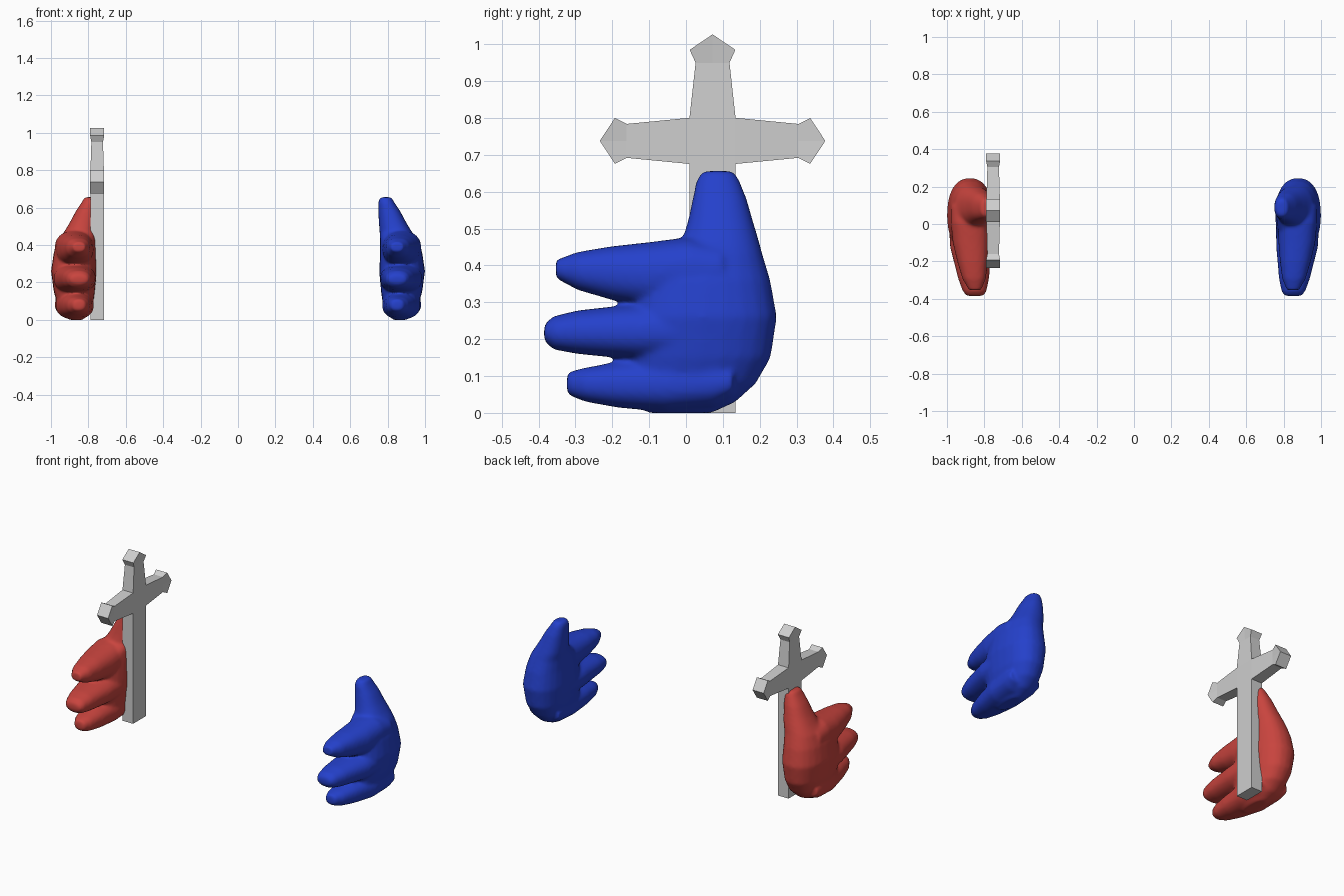
import bpy, bmesh, math
from mathutils import Vector

cube = bpy.data.objects.get("Cube")
if cube:
    bpy.data.objects.remove(cube)


def material(name, rgb):
    m = bpy.data.materials.new(name)
    m.use_nodes = True
    m.diffuse_color = (*rgb, 1)
    m.node_tree.nodes["Principled BSDF"].inputs["Base Color"].default_value = (*rgb, 1)
    return m


def make_object(name, bm, mat):
    bmesh.ops.recalc_face_normals(bm, faces=bm.faces)
    mesh = bpy.data.meshes.new(name)
    bm.to_mesh(mesh)
    bm.free()
    mesh.materials.append(mat)
    ob = bpy.data.objects.new(name, mesh)
    bpy.context.collection.objects.link(ob)
    return ob


def loft(bm, rings):
    """Skin a stack of closed rings and cap both ends."""
    loops = [[bm.verts.new(p) for p in ring] for ring in rings]
    n = len(loops[0])
    for a, b in zip(loops, loops[1:]):
        for i in range(n):
            j = (i + 1) % n
            bm.faces.new((a[i], a[j], b[j], b[i]))
    bm.faces.new(loops[0][::-1])
    bm.faces.new(loops[-1])


def oval(lo_a, hi_a, lo_b, hi_b, power=2.3, n=24):
    """Rounded-box outline between two pairs of limits."""
    pts = []
    for i in range(n):
        t = math.tau * i / n
        c, s = math.cos(t), math.sin(t)
        c = math.copysign(abs(c) ** (2 / power), c)
        s = math.copysign(abs(s) ** (2 / power), s)
        pts.append(((lo_a + hi_a) / 2 + c * (hi_a - lo_a) / 2,
                    (lo_b + hi_b) / 2 + s * (hi_b - lo_b) / 2))
    return pts


# Palm running up into the thumb: z, y limits, x limits
PALM = [
    (0.00, -.10, .07, .83, .90), (.03, -.15, .135, .80, .94),
    (.08, -.15, .19, .775, .965), (.15, -.15, .23, .765, .985),
    (.26, -.15, .247, .755, 1.0), (.36, -.13, .229, .76, .985),
    (.43, -.08, .208, .76, .96), (.47, -.01, .197, .757, .93),
    (.52, .005, .182, .753, .90), (.58, .018, .165, .75, .868),
    (.63, .028, .145, .75, .835), (.656, .045, .13, .76, .82)]

# Fingers: distance behind the tip, then lower and upper z
FINGERS = [
    (-.353, [(0, .365, .415), (.06, .333, .437), (.15, .307, .452),
             (.25, .287, .463), (.36, .29, .477), (.45, .31, .46)]),
    (-.385, [(0, .195, .24), (.025, .172, .262), (.09, .16, .278),
             (.26, .143, .297), (.40, .14, .30), (.48, .16, .28)]),
    (-.323, [(0, .05, .11), (.05, .03, .123), (.14, .014, .138),
             (.27, .002, .15), (.40, .012, .15), (.45, .04, .13)])]


def finger_half_width(d):
    return .045 + .072 * min(1, d / .30) ** .55


def build_hand(name, side, mat):
    bm = bmesh.new()
    loft(bm, [[(side * x, y, z) for y, x in oval(y0, y1, x0, x1)]
              for z, y0, y1, x0, x1 in PALM])
    for tip, rows in FINGERS:
        rings = []
        for d, z0, z1 in rows:
            h = finger_half_width(d) - (.012 if tip > -.36 else 0)
            mid = .85 + .025 * min(1, d / .3)
            rings.append([(side * x, tip + d, z)
                          for x, z in oval(mid - h, mid + h, z0, z1)])
        loft(bm, rings)
    ob = make_object(name, bm, mat)
    # Fuse fingers and palm into one soft skin
    fuse = ob.modifiers.new("fuse", 'REMESH')
    fuse.mode = 'VOXEL'
    fuse.voxel_size = .009
    fuse.use_smooth_shade = True
    soft = ob.modifiers.new("soften", 'SMOOTH')
    soft.factor = .5
    soft.iterations = 8
    return ob


# Cross hilt: one square core, a plain stem and three flared arms
CENTRE = Vector((-.753, .072, .738))
HALF, DEPTH, NECK = .0625, .036, .031


def build_cross(mat):
    bm = bmesh.new()

    def place(u, v, x, axis):
        across = Vector((0, -axis.z, axis.y))
        return CENTRE + axis * u + across * v + Vector((x, 0, 0))

    def slab(outline, axis):
        """Front and back faces plus side walls; outline is u, v, half depth."""
        front = [bm.verts.new(place(u, v, d, axis)) for u, v, d in outline]
        back = [bm.verts.new(place(u, v, -d, axis)) for u, v, d in outline]
        return front, back

    def arm(axis, neck, shoulder, tip):
        f, b = slab([(HALF, -HALF, DEPTH), (neck, -.046, NECK),
                     (shoulder, -.062, .0375), (tip, 0, .0375),
                     (shoulder, .062, .0375), (neck, .046, NECK),
                     (HALF, HALF, DEPTH), (neck, 0, NECK)], axis)
        for s in (f, b):
            bm.faces.new((s[0], s[1], s[7], s[5], s[6]))
            bm.faces.new((s[1], s[2], s[3], s[7]))
            bm.faces.new((s[7], s[3], s[4], s[5]))
        for i in range(6):
            bm.faces.new((f[i], f[i + 1], b[i + 1], b[i]))

    up, left = Vector((0, 0, 1)), Vector((0, 1, 0))
    arm(up, .212, .247, .289)
    arm(left, .233, .265, .306)
    arm(-left, .233, .265, .306)
    stem_end = CENTRE.z
    f, b = slab([(-HALF, -HALF, DEPTH), (HALF, -HALF, DEPTH),
                 (HALF, HALF, DEPTH), (-HALF, HALF, DEPTH),
                 (-stem_end, HALF, DEPTH), (-stem_end, -HALF, DEPTH)], up)
    for s in (f, b):
        bm.faces.new((s[0], s[1], s[2], s[3]))
        bm.faces.new((s[0], s[3], s[4], s[5]))
    for i, j in ((3, 4), (4, 5), (5, 0)):
        bm.faces.new((f[i], f[j], b[j], b[i]))
    bmesh.ops.remove_doubles(bm, verts=bm.verts, dist=.0005)
    return make_object("cross", bm, mat)


build_hand("left_hand", 1, material("blue", (.018, .052, .60)))
build_hand("right_hand", -1, material("red", (.58, .058, .048)))
build_cross(material("light grey", (.62, .62, .62)))
